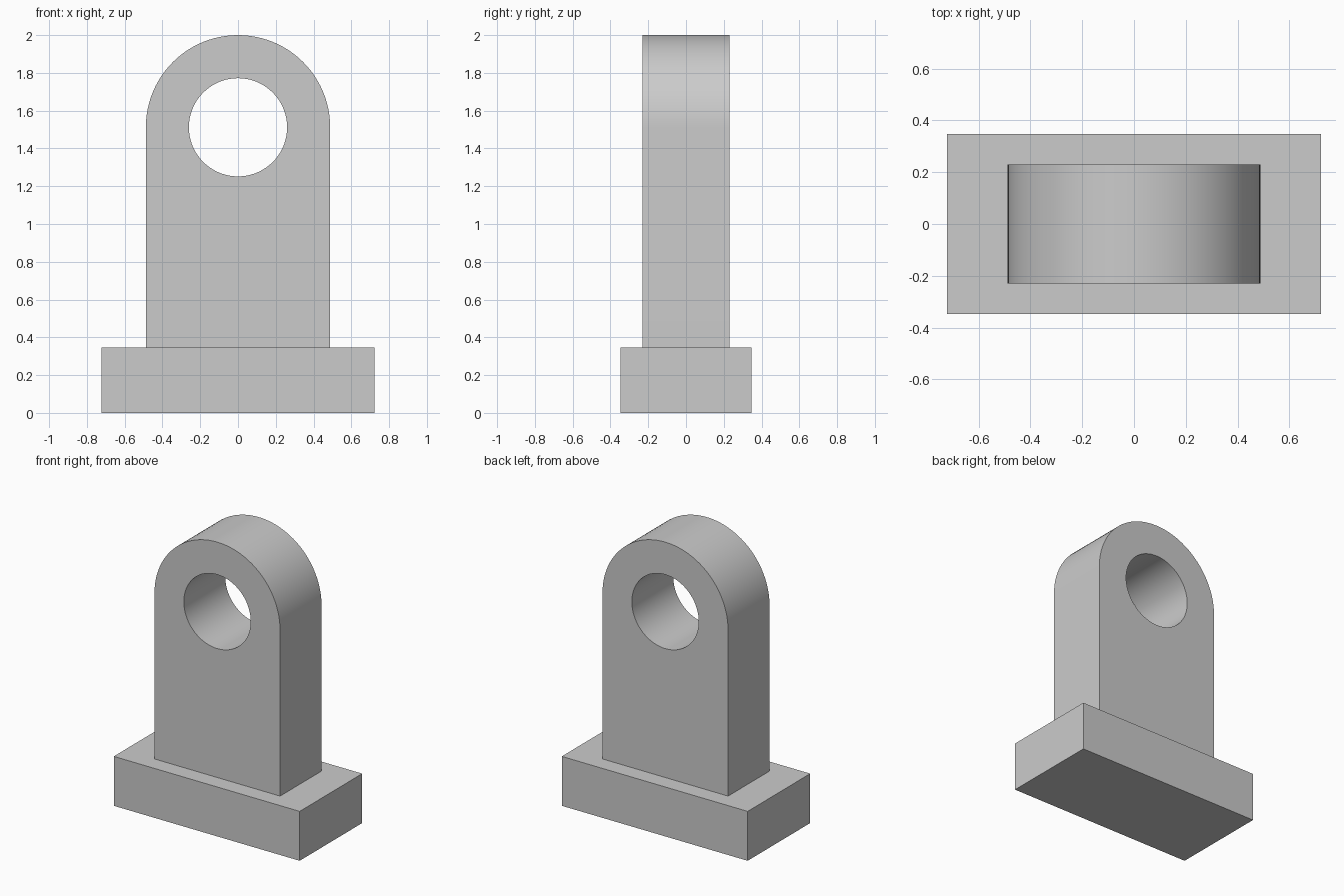
import bpy
import bmesh
from math import cos, sin, pi, radians

cube = bpy.data.objects.get("Cube")
if cube:
    bpy.data.objects.remove(cube, do_unlink=True)

BASE_SIZE = (1.444, 0.694, 0.347)
RADIUS, HOLE_RADIUS, DEPTH = 0.488, 0.26, 0.46
CENTRE_Z = 2 - RADIUS

grey = bpy.data.materials.new("plain grey")
grey.use_nodes = True
grey.diffuse_color = (0.6, 0.6, 0.6, 1)
grey.node_tree.nodes["Principled BSDF"].inputs["Base Color"].default_value = (0.6, 0.6, 0.6, 1)


def add_part(name, bm):
    bmesh.ops.recalc_face_normals(bm, faces=bm.faces)
    mesh = bpy.data.meshes.new(name)
    bm.to_mesh(mesh)
    bm.free()
    mesh.materials.append(grey)
    obj = bpy.data.objects.new(name, mesh)
    bpy.context.collection.objects.link(obj)
    return obj


def arc(radius, sweep, steps):
    return [(radius * cos(sweep * i / steps), CENTRE_Z + radius * sin(sweep * i / steps))
            for i in range(steps + 1)]


def add_loop(bm, points):
    verts = [bm.verts.new((x, -DEPTH / 2, z)) for x, z in points]
    return [bm.edges.new((a, b)) for a, b in zip(verts, verts[1:] + verts[:1])]


# Rectangular foot
bm = bmesh.new()
bmesh.ops.create_cube(bm, size=1)
bmesh.ops.scale(bm, vec=BASE_SIZE, verts=bm.verts)
bmesh.ops.translate(bm, vec=(0, 0, BASE_SIZE[2] / 2), verts=bm.verts)
add_part("base_block", bm)

# Round-topped upright with a through hole
bm = bmesh.new()
foot = [(-RADIUS, BASE_SIZE[2]), (RADIUS, BASE_SIZE[2])]
edges = add_loop(bm, arc(RADIUS, pi, 48) + foot)
edges += add_loop(bm, arc(HOLE_RADIUS, 2 * pi, 72)[:-1])
bmesh.ops.triangle_fill(bm, edges=edges, use_beauty=True)
front = bm.faces[:]
extruded = bmesh.ops.extrude_face_region(bm, geom=front, use_keep_orig=True)
back = [v for v in extruded["geom"] if isinstance(v, bmesh.types.BMVert)]
bmesh.ops.translate(bm, vec=(0, DEPTH, 0), verts=back)
upright = add_part("upright_lug", bm)

# Smooth the curved walls, keep the rims crisp
bpy.ops.object.select_all(action="DESELECT")
upright.select_set(True)
bpy.context.view_layer.objects.active = upright
bpy.ops.object.shade_smooth_by_angle(angle=radians(30))
